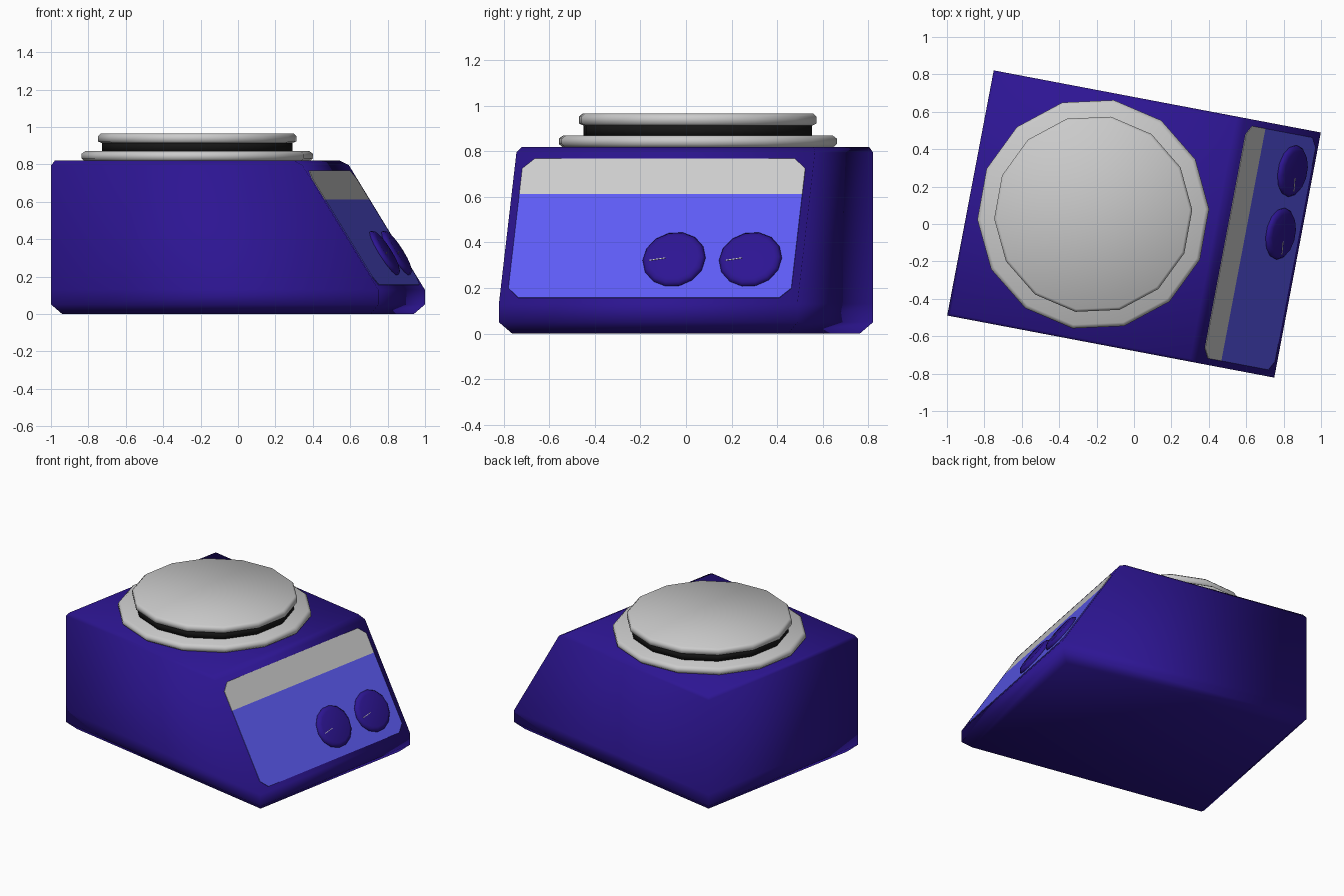
import bpy, bmesh, math
from mathutils import Matrix, Vector

if "Cube" in bpy.data.objects:
    bpy.data.objects.remove(bpy.data.objects["Cube"])

TURN = Matrix.Rotation(math.radians(-10.75), 4, 'Z')   # whole device is turned on its base


def material(name, rgb):
    m = bpy.data.materials.new(name)
    m.diffuse_color = (*rgb, 1)
    m.use_nodes = True
    m.node_tree.nodes["Principled BSDF"].inputs["Base Color"].default_value = m.diffuse_color
    return m


BODY = material("dark_blue", (0.026, 0.0075, 0.29))
BLUE = material("panel_blue", (0.11, 0.105, 0.9))
BLACK = material("black", (0.008, 0.008, 0.008))


def loft(name, rings, matrix, mat=None, smooth=True):
    """Skin a stack of equal-length point rings and cap both ends."""
    bm = bmesh.new()
    loops = [[bm.verts.new(p) for p in ring] for ring in rings]
    n = len(loops[0])
    for a, b in zip(loops, loops[1:]):
        for i in range(n):
            j = (i + 1) % n
            bm.faces.new((a[i], a[j], b[j], b[i]))
    bm.faces.new(loops[0][::-1])
    bm.faces.new(loops[-1])
    bm.transform(matrix)
    bmesh.ops.recalc_face_normals(bm, faces=bm.faces)
    for f in bm.faces:
        f.smooth = smooth
    me = bpy.data.meshes.new(name)
    bm.to_mesh(me)
    bm.free()
    ob = bpy.data.objects.new(name, me)
    bpy.context.collection.objects.link(ob)
    if mat:
        me.materials.append(mat)
    return ob


def lathe(name, profile, matrix, mat=None, sides=14, start=2.6):
    angles = [math.radians(start) + math.tau * i / sides for i in range(sides)]
    rings = [[(r * math.cos(a), r * math.sin(a), z) for a in angles] for r, z in profile]
    return loft(name, rings, matrix, mat)


def slab(name, outline, z0, z1, matrix, mat=None):
    rings = [[(x, y, z) for x, y in outline] for z in (z0, z1)]
    return loft(name, rings, matrix, mat, smooth=False)


# Housing: rectangular sections (z, left, right, half depth) with a sloped control side
sections = [(0, -0.84, 0.84, 0.617), (0.05, -0.89, 0.89, 0.667), (0.13, -0.89, 0.89, 0.667),
            (0.795, -0.89, 0.477, 0.667), (0.82, -0.873, 0.43, 0.652)]
loft("housing", [[(l, -d, z), (r, -d, z), (r, d, z), (l, d, z)] for z, l, r, d in sections],
     TURN, BODY)

# Plate stack on top
plate = Matrix.Translation((-0.218, 0.052, 0))
lathe("plate_base_ring", [(0.60, 0.815), (0.62, 0.832), (0.62, 0.856), (0.60, 0.87)], plate)
lathe("plate_neck", [(0.51, 0.865), (0.51, 0.92)], plate, BLACK)
lathe("heating_plate", [(0.51, 0.913), (0.53, 0.922), (0.53, 0.952), (0.515, 0.965)], plate)

# Frame of the sloped side: x along the side, y up the slope, z outward
up = Vector((0.477 - 0.89, 0, 0.795 - 0.13)).normalized()
side = Vector((0, 1, 0))
out = side.cross(up)
slope = Matrix((side, up, out)).transposed().to_4x4()
slope.translation = (0.89, 0, 0.13)
slope = TURN @ slope

# Control panel with clipped corners, grey strip above
W, C, LOW, MID, TOP = 0.632, 0.05, 0.03, 0.565, 0.748
slab("control_panel", [(-W + C, LOW), (W - C, LOW), (W, LOW + C), (W, MID), (-W, MID),
                       (-W, LOW + C)], -0.01, 0.004, slope, BLUE)
slab("panel_strip", [(-W, MID), (W, MID), (W, TOP - C), (W - C, TOP), (-W + C, TOP),
                     (-W, TOP - C)], -0.01, 0.004, slope)

# Two knobs, each with a thin pointer line
for tag, x in (("left", 0.095), ("right", 0.436)):
    spot = slope @ Matrix.Translation((x, 0.225, 0))
    lathe(f"{tag}_knob", [(0.137, 0), (0.14, 0.01), (0.128, 0.024), (0.11, 0.03)], spot, BODY)
    pointer = spot @ Matrix.Rotation(math.radians(10), 4, 'Z')
    slab(f"{tag}_knob_pointer", [(-0.108, -0.002), (-0.035, -0.002), (-0.035, 0.002),
                                 (-0.108, 0.002)], 0.025, 0.032, pointer)
